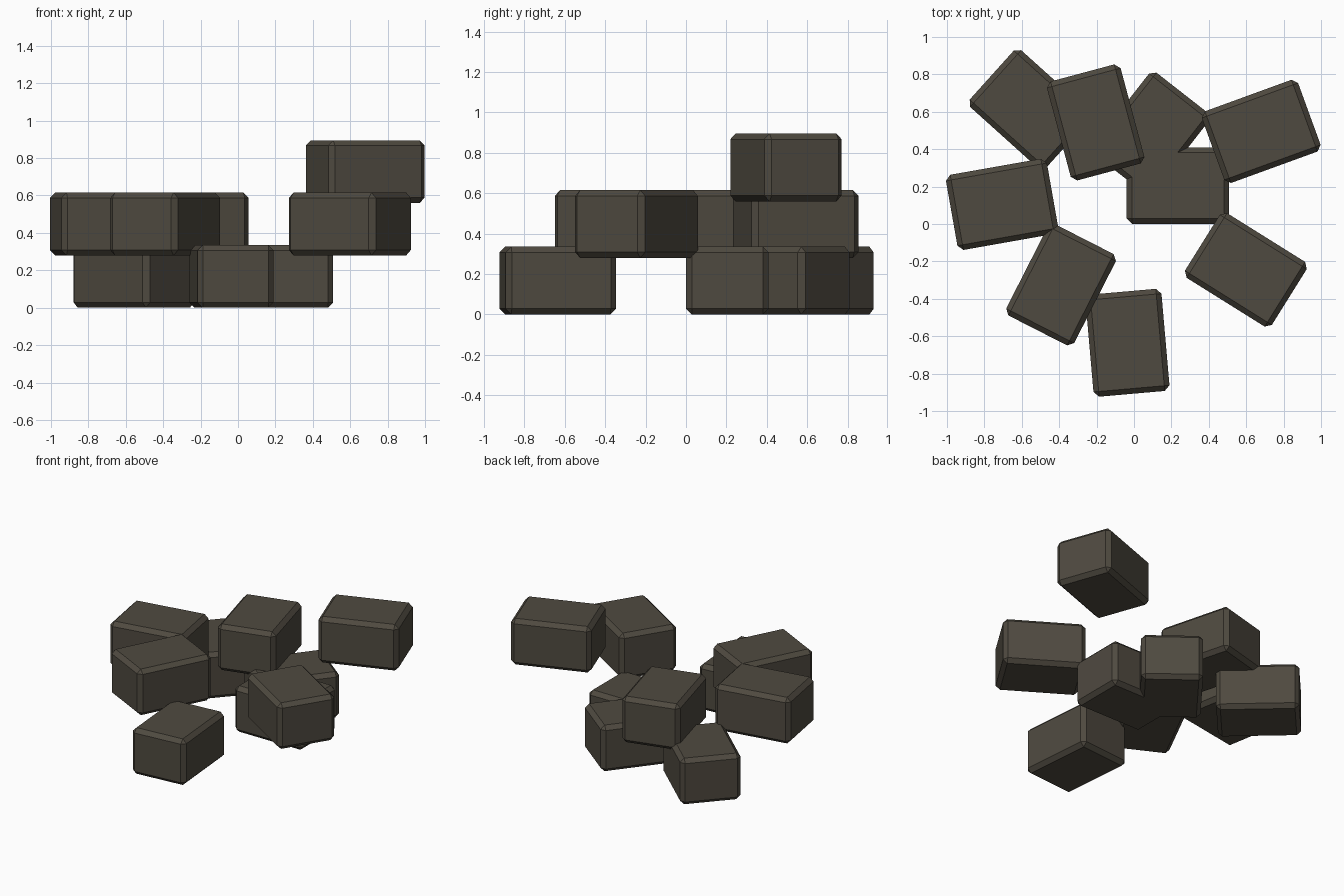
import bpy, math

if "Cube" in bpy.data.objects:
    bpy.data.objects.remove(bpy.data.objects["Cube"])

LENGTH, WIDTH, HEIGHT, CHAMFER = 0.548, 0.408, 0.335, 0.028
LAYER_STEP = 0.28  # layers sink slightly into each other

stone = bpy.data.materials.new("dark_stone")
stone.diffuse_color = (0.078, 0.068, 0.051, 1)
stone.use_nodes = True
stone.node_tree.nodes["Principled BSDF"].inputs["Base Color"].default_value = stone.diffuse_color


def block(name, x, y, angle, layer):
    """Chamfered stone block; angle is the direction of its long side."""
    bpy.ops.mesh.primitive_cube_add(size=1)
    ob = bpy.context.object
    ob.name = name
    ob.scale = (LENGTH, WIDTH, HEIGHT)
    bpy.ops.object.transform_apply(location=False, rotation=False, scale=True)
    ob.location = (x, y, HEIGHT / 2 + layer * LAYER_STEP)
    ob.rotation_euler.z = math.radians(angle)
    ob.data.materials.append(stone)
    bevel = ob.modifiers.new("chamfer", 'BEVEL')
    bevel.width = CHAMFER
    bevel.segments = 1
    bevel.limit_method = 'NONE'


# Ground layer
block("ground_block_front", -0.035, -0.635, 95, 0)
block("ground_block_center", 0.235, 0.205, 0, 0)
block("ground_block_back_left", -0.557, 0.613, -42, 0)
block("ground_block_back", 0.09, 0.485, 52, 0)

# Middle layer
block("middle_block_left", -0.705, 0.105, 10, 1)
block("middle_block_front_left", -0.39, -0.325, 63, 1)
block("middle_block_right", 0.598, -0.245, -32, 1)
block("middle_block_back", -0.205, 0.543, -75, 1)

# Top layer
block("top_block", 0.68, 0.495, 20, 2)
